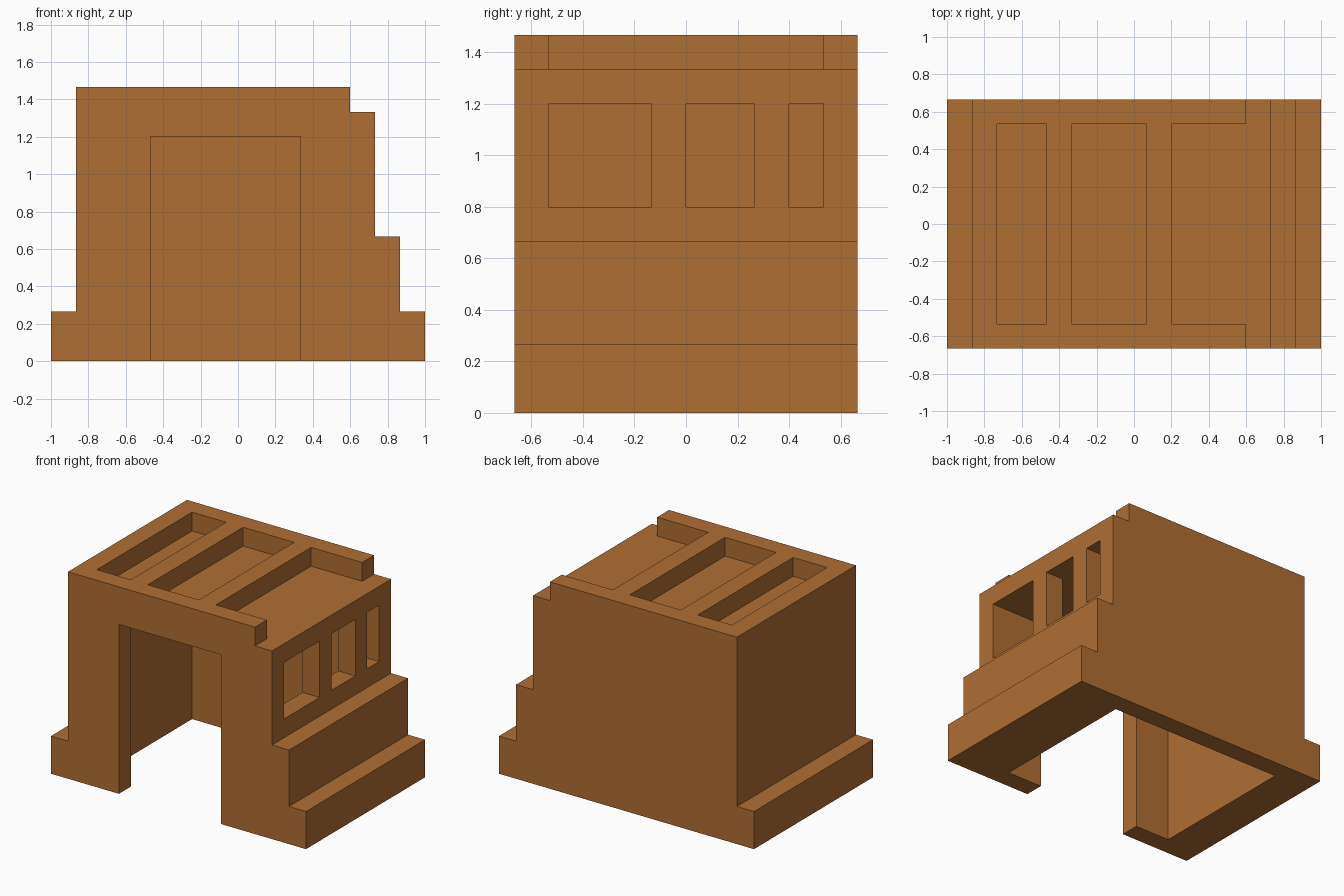
import bpy
import bmesh
from mathutils import Vector

cube = bpy.data.objects.get("Cube")
if cube:
    bpy.data.objects.remove(cube, do_unlink=True)

U = 2 / 15  # one modelling unit: the footprint is 15 x 10 units

clay = bpy.data.materials.new("orange_brown")
clay.use_nodes = True
colour = (0.434, 0.156, 0.034, 1)
clay.diffuse_color = colour
clay.node_tree.nodes["Principled BSDF"].inputs["Base Color"].default_value = colour


def prism(name, outline, sweep):
    """Closed prism: a planar outline extruded along the sweep vector (in units)."""
    bm = bmesh.new()
    face = bm.faces.new([bm.verts.new(Vector(p) * U) for p in outline])
    new = bmesh.ops.extrude_face_region(bm, geom=[face])["geom"]
    bmesh.ops.translate(bm, vec=Vector(sweep) * U,
                        verts=[g for g in new if isinstance(g, bmesh.types.BMVert)])
    bmesh.ops.recalc_face_normals(bm, faces=bm.faces)
    mesh = bpy.data.meshes.new(name)
    bm.to_mesh(mesh)
    bm.free()
    mesh.materials.append(clay)
    obj = bpy.data.objects.new(name, mesh)
    bpy.context.collection.objects.link(obj)
    return obj


def box(name, x0, x1, y0, y1, z0, z1):
    return prism(name, [(x0, y0, z0), (x1, y0, z0), (x1, y1, z0), (x0, y1, z0)],
                 (0, 0, z1 - z0))


# Stepped body: front silhouette swept from front to back
profile = [(-7.5, 0), (7.5, 0), (7.5, 2), (6.5, 2), (6.5, 5), (5.5, 5), (5.5, 10),
           (4.5, 10), (4.5, 11), (-6.5, 11), (-6.5, 2), (-7.5, 2)]
body = prism("stepped_house_body", [(x, -5, z) for x, z in profile], (0, 10, 0))

# Room open at the bottom, joined to the front doorway
room_plan = [(-5.5, 4), (-5.5, -4), (-3.5, -4), (-3.5, -6), (2.5, -6), (2.5, -4),
             (4.5, -4), (4.5, 4)]
cutters = [prism("room_and_doorway_cutter", [(x, y, -1) for x, y in room_plan], (0, 0, 10))]

# Three windows in the left side wall
for y0, y1 in [(-4, -1), (0, 2), (3, 4)]:
    cutters.append(box("window_cutter", 4, 6, y0, y1, 6, 9))

# Roof recesses, the last one open towards the steps
for x0, x1 in [(-5.5, -3.5), (-2.5, 0.5), (1.5, 5)]:
    cutters.append(box("roof_recess_cutter", x0, x1, -4, 4, 10, 12))

# Cut all openings, then drop the cutters
bpy.context.view_layer.objects.active = body
for cutter in cutters:
    cutter.hide_render = True
    mod = body.modifiers.new("opening", "BOOLEAN")
    mod.operation = "DIFFERENCE"
    mod.solver = "EXACT"
    mod.object = cutter
    bpy.ops.object.modifier_apply(modifier=mod.name)
    bpy.data.objects.remove(cutter, do_unlink=True)

# Merge flush faces left by the cuts
bm = bmesh.new()
bm.from_mesh(body.data)
bmesh.ops.remove_doubles(bm, verts=bm.verts, dist=1e-4)
bmesh.ops.dissolve_limit(bm, angle_limit=0.01, verts=bm.verts, edges=bm.edges)
bm.to_mesh(body.data)
bm.free()
